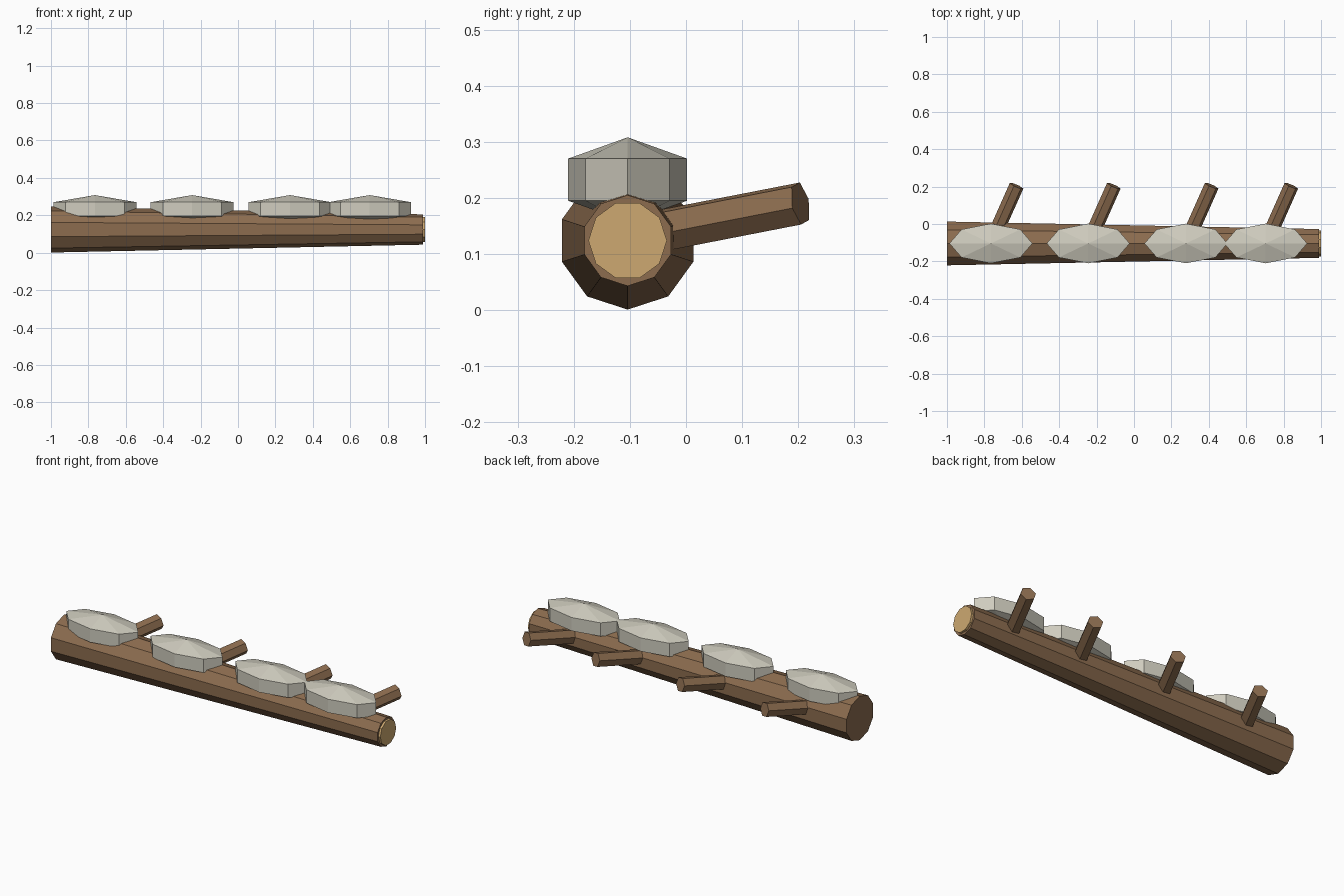
import bpy
import bmesh
from math import sin, cos, radians, tau
from mathutils import Vector

cube = bpy.data.objects.get("Cube")
if cube:
    bpy.data.objects.remove(cube, do_unlink=True)


def make_material(name, srgb):
    color = [(c / 255) ** 2.2 for c in srgb] + [1.0]
    mat = bpy.data.materials.new(name)
    mat.use_nodes = True
    mat.diffuse_color = color
    mat.node_tree.nodes["Principled BSDF"].inputs["Base Color"].default_value = color
    return mat


BARK = make_material("bark brown", (139, 108, 80))
WOOD = make_material("cut wood tan", (204, 167, 112))
STONE = make_material("pale stone", (205, 202, 188))

AXIS_Y, AXIS_Z = -0.104, 0.124


def loft(name, mat, sides, u, v, rings, start=0.0):
    """Skin rings (centre, radius u, radius v); zero radius makes a tip, ends are capped."""
    bm = bmesh.new()
    loops = []
    for centre, ru, rv in rings:
        centre = Vector(centre)
        if ru == 0:
            loops.append([bm.verts.new(centre)])
            continue
        angles = [radians(start) + tau * i / sides for i in range(sides)]
        loops.append([bm.verts.new(centre + u * ru * cos(a) + v * rv * sin(a)) for a in angles])
    for low, high in zip(loops, loops[1:]):
        for i in range(sides):
            j = (i + 1) % sides
            corners = [low[i % len(low)], low[j % len(low)], high[j % len(high)], high[i % len(high)]]
            bm.faces.new(list(dict.fromkeys(corners)))
    for end in (loops[0], loops[-1]):
        if len(end) > 1:
            bm.faces.new(end)
    bmesh.ops.recalc_face_normals(bm, faces=bm.faces)
    mesh = bpy.data.meshes.new(name)
    bm.to_mesh(mesh)
    bm.free()
    mesh.materials.append(mat)
    obj = bpy.data.objects.new(name, mesh)
    bpy.context.scene.collection.objects.link(obj)
    return obj


X, Y, Z = Vector((1, 0, 0)), Vector((0, 1, 0)), Vector((0, 0, 1))

# Tapered ten-sided log
loft("log", BARK, 10, Y, Z,
     [((-1, AXIS_Y, AXIS_Z), 0.123, 0.123), ((0.988, AXIS_Y, AXIS_Z), 0.081, 0.081)], start=90)

# Sawn face on the thin end
loft("cut_end", WOOD, 10, Y, Z,
     [((0.98, AXIS_Y, AXIS_Z), 0.07, 0.07), ((1, AXIS_Y, AXIS_Z), 0.07, 0.07)])

# Branch stub frame: leaning back, up and to the left
reach = Vector((0.137, 0.308, 0.06))
side = reach.cross(Z).normalized()
rise = side.cross(reach).normalized()

# Each flattened stone sits above the root of a branch stub
for n, x in enumerate((-0.765, -0.245, 0.278, 0.704), 1):
    profile = ((0.157, 0), (0.195, 1), (0.27, 1), (0.308, 0))
    loft(f"stone_{n}", STONE, 8, X, Y,
         [((x, AXIS_Y, z), 0.222 * s, 0.106 * s) for z, s in profile])
    root = Vector((x, AXIS_Y, 0.13))
    loft(f"branch_{n}", BARK, 6, side, rise,
         [(root, 0.04, 0.04), (root + reach, 0.04, 0.04)], start=-12)
